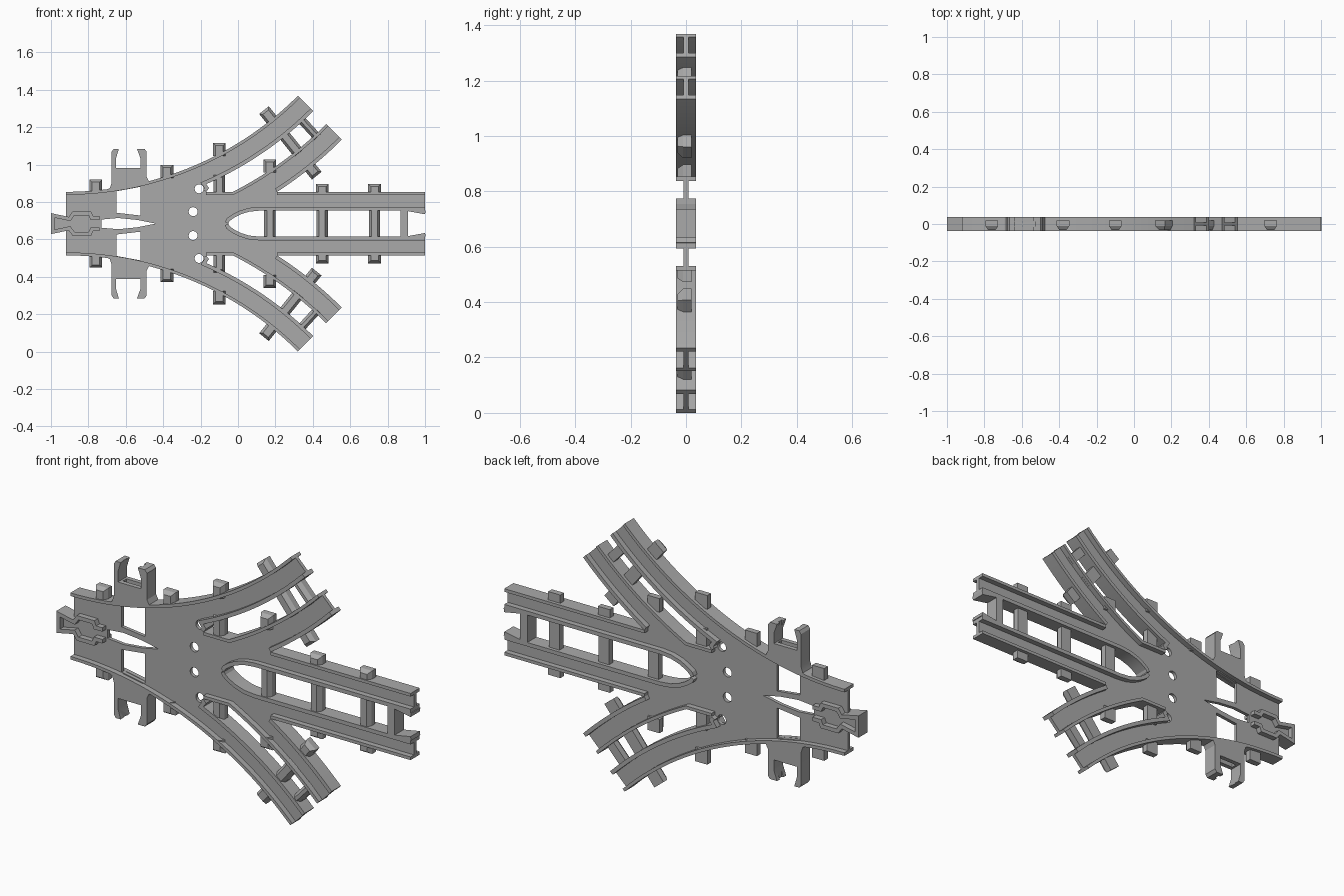
import bpy, bmesh, math
from mathutils import Vector
from mathutils.geometry import tessellate_polygon

cube = bpy.data.objects.get("Cube")
if cube:
    bpy.data.objects.remove(cube, do_unlink=True)

AXIS = 0.684                      # height of the mirror line
DEPTH, WEB, LIP = 0.037, 0.009, 0.016
HALF = 0.17                       # half width of the straight track
CX, CW = -0.92, 1.924             # centre of the curved branch
RADII = (1.754, 1.87, 1.968, 2.086)

grey = bpy.data.materials.new("track grey")
grey.use_nodes = True
grey.diffuse_color = (0.4, 0.4, 0.4, 1)
grey.node_tree.nodes["Principled BSDF"].inputs["Base Color"].default_value = (0.4, 0.4, 0.4, 1)


def finish(name, bm):
    """Make a mirrored object from one half."""
    bmesh.ops.recalc_face_normals(bm, faces=bm.faces)
    me = bpy.data.meshes.new(name)
    bm.to_mesh(me)
    bm.free()
    me.materials.append(grey)
    ob = bpy.data.objects.new(name, me)
    ob.location.z = AXIS
    bpy.context.collection.objects.link(ob)
    mod = ob.modifiers.new("Mirror", 'MIRROR')
    mod.use_axis = (False, False, True)
    mod.use_clip = False
    mod.use_mirror_merge = False
    return ob


def prism(name, loops, half=DEPTH):
    """Extrude an outline with optional holes through the depth."""
    bm = bmesh.new()
    tris = tessellate_polygon([[Vector((x, w, 0)) for x, w in lp] for lp in loops])
    pts = [p for lp in loops for p in lp]
    front = [bm.verts.new((x, -half, w)) for x, w in pts]
    back = [bm.verts.new((x, half, w)) for x, w in pts]
    for t in tris:
        if len(set(t)) == 3:
            bm.faces.new([front[i] for i in t])
            bm.faces.new([back[i] for i in reversed(t)])
    start = 0
    for lp in loops:
        n = len(lp)
        for i in range(n):
            a, b = start + i, start + (i + 1) % n
            bm.faces.new((front[a], front[b], back[b], back[a]))
        start += n
    return finish(name, bm)


def ribbon(name, path, width=LIP):
    """Full depth wall on the right hand side of a path."""
    pts = [Vector(p) for p in path]
    inner = []
    for i, p in enumerate(pts):
        dirs = []
        if i > 0:
            dirs.append((p - pts[i - 1]).normalized())
        if i < len(pts) - 1:
            dirs.append((pts[i + 1] - p).normalized())
        norms = [Vector((d.y, -d.x)) for d in dirs]
        m = sum(norms, Vector((0, 0))).normalized()
        inner.append(p + m * (width / max(0.5, m.dot(norms[0]))))
    return prism(name, [[tuple(p) for p in pts + inner[::-1]]])


def polar(r, deg):
    a = math.radians(deg)
    return (CX + r * math.sin(a), CW - r * math.cos(a))


def arc(r, a, b, n=24):
    return [polar(r, a + (b - a) * i / n) for i in range(n + 1)]


def circle(x, w, r, n=20):
    return [(x + r * math.cos(math.tau * i / n), w + r * math.sin(math.tau * i / n)) for i in range(n)]


def block(name, start, direction, length, width):
    """Tie piece with a chamfered front."""
    s, d = Vector(start), Vector(direction).normalized()
    side = Vector((d.y, -d.x))
    bm = bmesh.new()
    rings = []
    for y, inset in ((0.02, 0), (-0.01, 0), (-0.031, 0.014)):
        h, l = width / 2 - inset, length - inset
        quad = (s - side * h, s + side * h, s + side * h + d * l, s - side * h + d * l)
        rings.append([bm.verts.new((p.x, y, p.y)) for p in quad])
    bm.faces.new(rings[0])
    bm.faces.new(rings[-1])
    for a, b in zip(rings, rings[1:]):
        for i in range(4):
            j = (i + 1) % 4
            bm.faces.new((a[i], a[j], b[j], b[i]))
    return finish(name, bm)


def angle_at(r):
    """Angle where a branch arc meets the straight rail edge."""
    return math.degrees(math.acos((CW - HALF) / r))


# Edge paths of one half
outer_edge = arc(RADII[0], 0, 45, 36)
slot_edge = arc(RADII[1], 45, 23.65) + [(-0.155, 0.19), (-0.17, HALF)]
branch_edge = [(-0.17, HALF)] + arc(RADII[2], angle_at(RADII[2]), 45)
fork_edge = arc(RADII[3], 45, angle_at(RADII[3]))
straight_edge = [fork_edge[-1], (1, HALF)]
frog_edge = [(1, 0.05), (0.89, 0.07), (0.12, 0.07), (0.06, 0.064), (0.015, 0.05),
             (-0.02, 0.032), (-0.045, 0.014), (-0.052, 0)]
slit = [(-0.44, 0), (-0.54, 0.02), (-0.64, 0.03), (-0.73, 0.022), (-0.73, 0)]

# Thin web plate with lever window and holes
outline = (outer_edge + slot_edge + branch_edge[1:] + fork_edge + straight_edge[1:]
           + frog_edge + slit + [(CX, 0)])
window = [(-0.65, 0.058), (-0.52, 0.043), (-0.52, 0.197), (-0.65, 0.173)]
web = prism("web_plate", [outline, window, circle(-0.208, 0.186, 0.024),
                          circle(-0.24, 0.064, 0.024)], WEB)

# Raised edges of the rails
outer_lip = ribbon("outer_rail_edge", outer_edge)
ribbon("branch_slot_edge", slot_edge, 0.02)
ribbon("branch_inner_edge", branch_edge)
ribbon("branch_fork_edge", fork_edge, 0.02)
ribbon("straight_rail_edge", straight_edge)
ribbon("frog_edge", frog_edge, 0.02)
prism("socket_wedge", [[(1, 0.05), (0.89, 0.07), (0.89, 0.09), (1, 0.09)]])
prism("socket_bar", [[(0.87, 0), (0.87, 0.08), (0.91, 0.08), (0.91, 0)]])

# Switch tongue
tongue = ribbon("switch_tongue", [(-0.79, 0.045), (-0.74, 0.055), (-0.64, 0.062), (-0.57, 0.055),
                                  (-0.5, 0.04), (-0.43, 0.02), (-0.365, 0)], 0.022)

# Connector at the narrow end
head = [(-1, 0), (-1, 0.056), (-0.905, 0.036), (-0.885, 0.064), (-0.785, 0.064), (-0.775, 0.04), (-0.74, 0.04)]
ribbon("connector_wall", head, 0.02)
prism("connector_web", [head + [(-0.74, 0)]], WEB)

# Forked lever bracket
bracket = prism("lever_bracket", [[
    (-0.71, 0.176), (-0.685, 0.19), (-0.675, 0.22), (-0.675, 0.385), (-0.665, 0.4), (-0.637, 0.4),
    (-0.652, 0.35), (-0.652, 0.297), (-0.522, 0.297), (-0.522, 0.35), (-0.54, 0.4),
    (-0.5, 0.4), (-0.488, 0.385), (-0.488, 0.25), (-0.475, 0.225), (-0.445, 0.225),
    (-0.52, 0.2), (-0.65, 0.176)]])

# Slot for the sliding lever, cut through along the height
bpy.ops.mesh.primitive_cube_add(size=1, location=(-0.585, 0, AXIS))
cutter = bpy.context.object
cutter.scale = (0.11, 0.028, 2)
cutter.hide_render = True
for ob in (outer_lip, tongue, bracket):
    mod = ob.modifiers.new("Slot", 'BOOLEAN')
    mod.operation = 'DIFFERENCE'
    mod.solver = 'EXACT'
    mod.object = cutter
    bpy.context.view_layer.objects.active = ob
    for m in [m.name for m in ob.modifiers]:
        bpy.ops.object.modifier_apply(modifier=m)
bpy.data.objects.remove(cutter, do_unlink=True)

# Tie ends along the outer curve, the branch and the straight rails
def height_on(r, x):
    return CW - math.sqrt(r * r - (x - CX) ** 2)

for x, r in ((-0.76, RADII[0]), (-0.38, RADII[0]), (-0.1, RADII[0]), (0.17, RADII[2])):
    block("tie_end", (x, height_on(r, x) - 0.012), (0, 1), 0.07, 0.068)
for x in (0.45, 0.73):
    block("tie_end", (x, HALF - 0.01), (0, 1), 0.052, 0.068)

# Ties between the rails
for x in (0.17, 0.45, 0.73):
    block("straight_tie", (x, 0), (0, 1), 0.085, 0.06)
block("slot_tie", (-0.1, HALF - 0.01), (0, 1), 0.1, 0.06)
for deg, r0, r1, width in ((38.8, RADII[0] + 0.01, 1.69, 0.066), (38.8, RADII[1] - 0.015, 1.985, 0.062),
                           (38.8, RADII[3] - 0.01, 2.14, 0.066), (42.6, RADII[1] - 0.015, 1.985, 0.045)):
    a, b = Vector(polar(r0, deg)), Vector(polar(r1, deg))
    block("branch_tie", a, b - a, (b - a).length, width)

# Smooth the curves, keep the edges sharp
bpy.ops.object.select_all(action='DESELECT')
for ob in bpy.context.collection.objects:
    if ob.type == 'MESH':
        ob.select_set(True)
        bpy.context.view_layer.objects.active = ob
bpy.ops.object.shade_smooth_by_angle(angle=math.radians(25))
